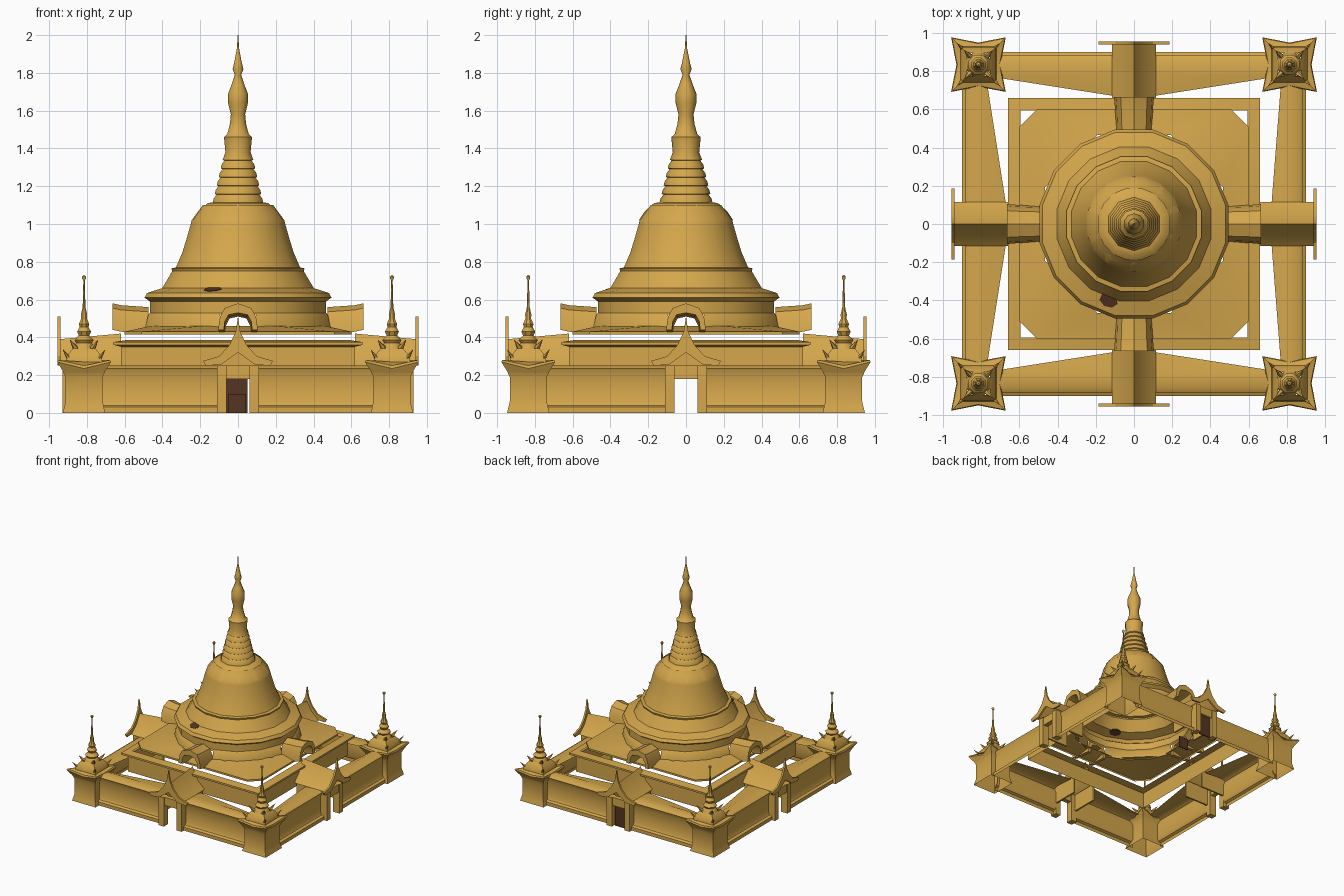
import bpy, bmesh, math
from mathutils import Matrix, Vector

cube = bpy.data.objects.get("Cube")
if cube:
    bpy.data.objects.remove(cube)


def material(name, rgb):
    m = bpy.data.materials.new(name)
    m.use_nodes = True
    m.diffuse_color = (*rgb, 1)
    bsdf = next(n for n in m.node_tree.nodes if n.type == 'BSDF_PRINCIPLED')
    bsdf.inputs["Base Color"].default_value = (*rgb, 1)
    return m


GOLD = material("temple gold", (0.66, 0.385, 0.072))
BROWN = material("dark brown wood", (0.09, 0.036, 0.015))


def finish(bm, name, mat=GOLD, matrix=Matrix(), angle=35):
    bmesh.ops.recalc_face_normals(bm, faces=bm.faces)
    mesh = bpy.data.meshes.new(name)
    bm.to_mesh(mesh)
    bm.free()
    mesh.materials.append(mat)
    ob = bpy.data.objects.new(name, mesh)
    bpy.context.collection.objects.link(ob)
    ob.matrix_world = matrix
    bpy.ops.object.select_all(action='DESELECT')
    ob.select_set(True)
    bpy.context.view_layer.objects.active = ob
    bpy.ops.object.shade_smooth_by_angle(angle=math.radians(angle))
    return ob


def loft(bm, rings, closed=True, caps=False):
    """Skin a list of equally long point rings."""
    rows = [[bm.verts.new(p) for p in r] for r in rings]
    n = len(rows[0])
    for a, b in zip(rows, rows[1:]):
        for i in range(n if closed else n - 1):
            j = (i + 1) % n
            bm.faces.new((a[i], a[j], b[j], b[i]))
    if caps:
        bm.faces.new(rows[0])
        bm.faces.new(rows[-1])


def circle(r, z, sides):
    """Regular polygon with a flat side facing each main direction."""
    turns = [2 * math.pi * (i + .5) / sides for i in range(sides)]
    return [(r * math.cos(t), r * math.sin(t), z) for t in turns]


def square(corner, mid, z, lift=0.0):
    """Eight-point square whose corners may flare out and up."""
    pts = []
    for k in range(4):
        rot = Matrix.Rotation(k * math.pi / 2, 3, 'Z')
        pts += [rot @ Vector((mid, 0, z)), rot @ Vector((corner, corner, z + lift))]
    return pts


def chamfered(h, cut, z):
    pts = []
    for sx, sy in ((1, 1), (-1, 1), (-1, -1), (1, -1)):
        pair = [(sx * h, sy * (h - cut), z), (sx * (h - cut), sy * h, z)]
        pts += pair if sx * sy > 0 else pair[::-1]
    return pts


def box(bm, x0, x1, y0, y1, z0, z1):
    loft(bm, [[(x0, y0, z), (x1, y0, z), (x1, y1, z), (x0, y1, z)] for z in (z0, z1)], caps=True)


def revolve(name, profile, sides, matrix=Matrix()):
    bm = bmesh.new()
    loft(bm, [circle(r, z, sides) for r, z in profile], caps=True)
    return finish(bm, name, matrix=matrix, angle=40)


# Main bell dome, hollow, with an open doorway behind each porch
bm = bmesh.new()
loft(bm, [circle(r, z, 16) for r, z in (
    (.50, .45), (.485, .52), (.475, .53), (.475, .59), (.505, .61), (.49, .635),
    (.41, .66), (.385, .70), (.355, .75), (.36, .765), (.335, .77), (.30, .85),
    (.275, .93), (.255, 1.0), (.25, 1.02), (.22, 1.06), (.19, 1.10))])
doorways = []
for f in bm.faces:
    c = f.calc_center_median()
    if c.z < .52 and min(abs(c.x), abs(c.y)) < .01:
        doorways.append(f)
bmesh.ops.delete(bm, geom=doorways, context='FACES')
finish(bm, "bell_dome", angle=40)

# Ringed spire with bulb and finial
spire = [(.25, 1.02), (.22, 1.065), (.17, 1.11)]
for k in range(5):
    z, r = 1.115 + k * .045, .14 - k * .011
    spire += [(r, z), (r - .005, z + .02), (r - .02, z + .04)]
spire += [(.085, 1.34), (.07, 1.38), (.078, 1.46), (.06, 1.475), (.045, 1.53), (.04, 1.58),
          (.055, 1.64), (.055, 1.69), (.035, 1.74), (.018, 1.79), (.03, 1.82), (.022, 1.85),
          (.016, 1.88), (.006, 1.93), (.002, 2.0)]
revolve("ringed_spire", spire, 10)

# Inner terrace wall with flat rim
bm = bmesh.new()
loft(bm, [square(h, h, z) for h, z in
          ((.62, .21), (.62, .35), (.66, .36), (.66, .375), (.595, .385))])
finish(bm, "terrace_wall")

# Upper sloping terrace with cut corners, open under the dome
bm = bmesh.new()
loft(bm, [chamfered(.60, .09, .415), chamfered(.60, .09, .43), chamfered(.465, .27, .46)])
finish(bm, "upper_terrace")

# Small dark plate low on the front slope of the dome
place = (Matrix.Rotation(math.radians(247.5), 4, 'Z') @ Matrix.Translation((.42, .03, .652))
         @ Matrix.Rotation(.3, 4, 'Y') @ Matrix.Diagonal((.75, 1, 1, 1)))
bm = bmesh.new()
bmesh.ops.create_cone(bm, segments=7, radius1=.05, radius2=.05, depth=.009,
                      cap_ends=True, matrix=place)
finish(bm, "dome_opening", BROWN)

SIDES = ("front", "left", "back", "right")
for k, side in enumerate(SIDES):
    turn = Matrix.Rotation(k * math.pi / 2, 4, 'Z')

    # Gallery walls on each half of the side, roof widening to the gate
    bm = bmesh.new()
    for s in (-1, 1):
        rings = []
        for x, inner in ((.10, .67 if side != "left" else .72), (.74, .77)):
            rings.append([(s * x, -y, z) for y, z in
                          ((.90, 0), (.90, .03), (.88, .04), (.87, .06), (.87, .20),
                           (.885, .235), (.86, .25), (.79, .25), (inner, .24))])
        loft(bm, rings, closed=False)
    finish(bm, side + "_gallery_wall", matrix=turn)

    # Gatehouse posts, side walls and lintel
    bm = bmesh.new()
    for s in (-1, 1):
        box(bm, *sorted((s * .06, s * .11)), -.93, -.87, 0, .25)
        box(bm, *sorted((s * .095, s * .11)), -.87, -.64, .10, .25)
    box(bm, -.06, .06, -.92, -.88, .18, .25)
    finish(bm, side + "_gatehouse", matrix=turn)

    # Gatehouse pitched roof
    bm = bmesh.new()
    loft(bm, [[(-.115, y, .25), (-.05, y, .31), (0, y, top), (.05, y, .31), (.115, y, .25)]
              for y, top in ((-.945, .39), (-.62, .42))], closed=False)
    finish(bm, side + "_gate_roof", matrix=turn)

    # Pointed, curved gable board
    half = [(.012, .43), (.045, .36), (.10, .30), (.185, .275), (.17, .25), (.09, .255)]
    outline = [(0, .51)] + half + [(0, .32)] + [(-x, z) for x, z in reversed(half)]
    bm = bmesh.new()
    loft(bm, [[(x, y, z) for x, z in outline] for y in (-.955, -.94)], caps=True)
    finish(bm, side + "_gable", matrix=turn, angle=20)

    # Arched porch on the upper terrace, flaring outward
    arch = [(.105, .44), (.095, .51), (.07, .555), (0, .58)]
    hole = [(0, .53), (.05, .52), (.07, .485), (.075, .44)]
    section = (arch + [(-x, z) for x, z in arch[2::-1]]
               + [(-x, z) for x, z in hole[:0:-1]] + hole)
    bm = bmesh.new()
    loft(bm, [[(x * f, y, z + dz) for x, z in section]
              for y, f, dz in ((-.665, 1, 0), (-.62, .96, -.01), (-.475, .9, -.02))], caps=True)
    finish(bm, side + "_upper_porch", matrix=turn)

CORNERS = {"front_left": (1, -1), "front_right": (-1, -1),
           "back_left": (1, 1), "back_right": (-1, 1)}
for corner, (sx, sy) in CORNERS.items():
    # Corner tower: body, flared eave, bell roof
    spot = Matrix.Translation((sx * .815, sy * .835, 0))
    bm = bmesh.new()
    loft(bm, [square(.112, .112, 0), square(.105, .105, .03), square(.098, .098, .06),
              square(.098, .098, .19), square(.11, .11, .215)])
    loft(bm, [square(.105, .105, .21), square(.143, .115, .235, .035),
              square(.138, .11, .25, .03), square(.095, .095, .27), square(.092, .092, .30),
              square(.06, .06, .34)])
    # Upturned leaves on the tower roof
    for q in range(4):
        around = Matrix.Rotation(q * math.pi / 2 + math.pi / 4, 4, 'Z')
        for r, z, size in ((.13, .305, .08), (.085, .365, .06)):
            lean = Matrix.Translation((r, 0, z)) @ Matrix.Rotation(.75, 4, 'Y')
            bmesh.ops.create_cone(bm, segments=5, radius1=.016, radius2=.001, depth=size,
                                  cap_ends=True, matrix=around @ lean)
    finish(bm, corner + "_corner_tower", matrix=spot)

    # Tower finial with stacked rings
    revolve(corner + "_tower_finial", [
        (.07, .31), (.06, .35), (.045, .37), (.055, .385), (.03, .41), (.04, .43), (.025, .455),
        (.03, .47), (.016, .50), (.018, .52), (.008, .56), (.004, .70), (.011, .712),
        (.011, .722), (.002, .73)], 8, spot)

# Wooden doors of the back gate, outer and inner
bm = bmesh.new()
box(bm, -.06, .05, .892, .90, 0, .18)
box(bm, -.05, .04, .622, .63, 0, .10)
finish(bm, "back_doors", BROWN)
